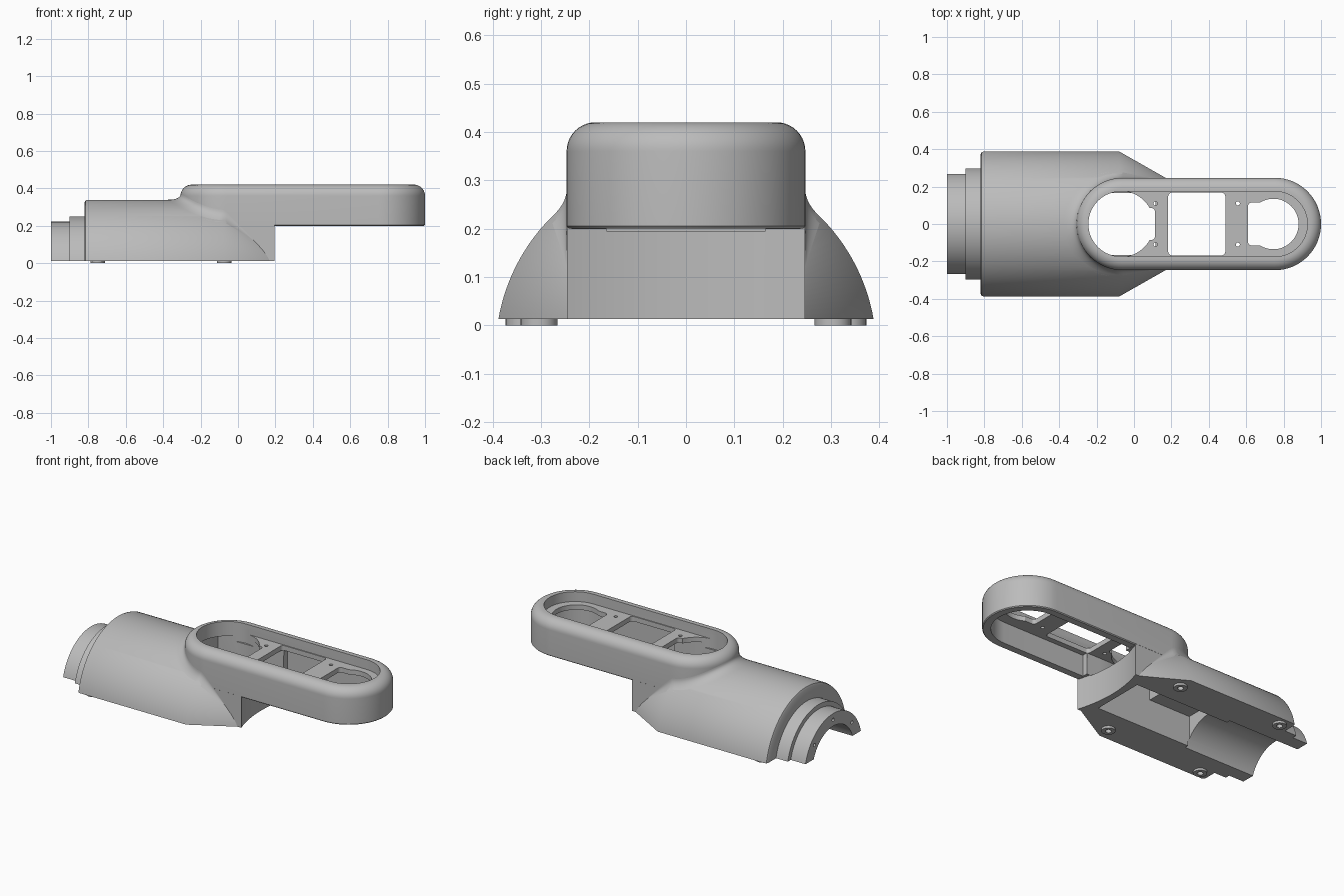
import bpy, bmesh, math
from math import sin, cos, pi, radians

if "Cube" in bpy.data.objects:
    bpy.data.objects.remove(bpy.data.objects["Cube"])

gray = bpy.data.materials.new("plain_gray")
gray.use_nodes = True
color = (0.5, 0.5, 0.5, 1)
gray.diffuse_color = color
gray.node_tree.nodes["Principled BSDF"].inputs["Base Color"].default_value = color

AXIS = -0.055         # height of the dome axis
BASE = 0.013          # flat underside of the housing
BODY_R = 0.394
HEAD_R = 0.247
LEFT_C, RIGHT_C = -0.06, 0.753


def loft(name, rings, capped=True, closed=True):
    """Skin a list of rings with equal point counts."""
    bm = bmesh.new()
    rows = [[bm.verts.new(p) for p in ring] for ring in rings]
    n = len(rows[0])
    for a, b in zip(rows, rows[1:]):
        for i in range(n if closed else n - 1):
            j = (i + 1) % n
            bm.faces.new((a[i], a[j], b[j], b[i]))
    if capped:
        bm.faces.new(rows[0][::-1])
        bm.faces.new(rows[-1])
    bmesh.ops.recalc_face_normals(bm, faces=bm.faces)
    mesh = bpy.data.meshes.new(name)
    bm.to_mesh(mesh)
    bm.free()
    mesh.materials.append(gray)
    obj = bpy.data.objects.new(name, mesh)
    bpy.context.collection.objects.link(obj)
    return obj


def box(x0, x1, half_y, z0, z1):
    corners = [(x0, -half_y), (x1, -half_y), (x1, half_y), (x0, half_y)]
    return loft("box", [[(x, y, z) for x, y in corners] for z in (z0, z1)])


def soft_window(x0, x1, half_y, r=.02):
    """Cutter through the mounting plate with rounded corners."""
    outline = []
    for k, (cx, cy) in enumerate(((x1 - r, half_y - r), (x0 + r, half_y - r),
                                  (x0 + r, r - half_y), (x1 - r, r - half_y))):
        for i in range(7):
            a = pi / 2 * (k + i / 6)
            outline.append((cx + r * cos(a), cy + r * sin(a)))
    return loft("window", [[(x, y, z) for x, y in outline] for z in (.3, .39)])


def disc(cx, cy, r, z, n=64):
    return [(cx + r * cos(2 * pi * i / n), cy + r * sin(2 * pi * i / n), z) for i in range(n)]


def post(cx, cy, r, z0, z1, n=64):
    return loft("post", [disc(cx, cy, r, z, n) for z in (z0, z1)])


def stadium(r, z, left=LEFT_C, n=32):
    pts = []
    for cx, start in ((RIGHT_C, -pi / 2), (left, pi / 2)):
        for i in range(n + 1):
            a = start + pi * i / n
            pts.append((cx + r * cos(a), r * sin(a), z))
    return pts


def dome_ring(x, r, n=72):
    t = math.acos((BASE - AXIS) / r)
    return [(x, r * sin(t * (2 * i / n - 1)), AXIS + r * cos(t * (2 * i / n - 1)))
            for i in range(n + 1)]


def combine(target, tool, operation):
    mod = target.modifiers.new("combine", "BOOLEAN")
    mod.operation = operation
    mod.solver = "EXACT"
    mod.object = tool
    bpy.context.view_layer.objects.active = target
    bpy.ops.object.modifier_apply(modifier=mod.name)
    bpy.data.objects.remove(tool)


def smooth(obj):
    bpy.ops.object.select_all(action="DESELECT")
    obj.select_set(True)
    bpy.context.view_layer.objects.active = obj
    bpy.ops.object.shade_smooth_by_angle(angle=radians(30))


# Domed body with stepped collars and a conical nose
profile = [(-1, .277), (-.9, .277), (-.9, .305), (-.82, .305), (-.82, .38),
           (-.815, .39), (-.803, BODY_R), (-.08, BODY_R), (.18, .25)]
housing = loft("housing", [dome_ring(x, r) for x, r in profile])

# Neck block under the head, with a hollowed end face
neck = box(-.06, .195, HEAD_R - .0005, BASE, .26)
SAG = 0.04
END_R = (HEAD_R ** 2 + SAG ** 2) / (2 * SAG)
combine(housing, neck, "UNION")
combine(housing, post(.195 - SAG + END_R, 0, END_R, -.1, .199, 256), "DIFFERENCE")

# Long rounded head
ROUND = 0.06
head_rings = [stadium(HEAD_R - .005, .2), stadium(HEAD_R, .205)]
for k in range(11):
    a = pi / 2 * k / 10
    head_rings.append(stadium(HEAD_R - ROUND * (1 - cos(a)), .36 + ROUND * sin(a)))
combine(housing, loft("head", head_rings), "UNION")

# Feet on the underside
feet = [(x, s * y) for x, y in ((-.074, .304), (-.75, .335)) for s in (-1, 1)]
for x, y in feet:
    combine(housing, post(x, y, .038, 0, .03, 32), "UNION")

# Recess in the top of the head, down to the mounting plate
opening = loft("opening", [stadium(.174, z, -.07) for z in (.36, .5)])
combine(housing, opening, "DIFFERENCE")

# Hollow under the plate, open below
under = loft("under", [stadium(.2, z, .4) for z in (.1, .33)])
combine(under, box(.195, .5, .2, .1, .33), "UNION")
combine(under, box(-.5, .195, .5, 0, .5), "DIFFERENCE")
combine(housing, under, "DIFFERENCE")

# Body cavity, passage over the neck wall, lower rear bay and cylindrical bore
combine(housing, box(-.25, .115, .165, -.1, .33), "DIFFERENCE")
combine(housing, box(.1, .21, .165, .195, .33), "DIFFERENCE")
combine(housing, box(-.53, -.24, .165, -.1, .2), "DIFFERENCE")
bore = loft("bore", [[(x, .2 * cos(2 * pi * i / 72), AXIS + .2 * sin(2 * pi * i / 72))
                      for i in range(72)] for x in (-1.1, -.52)])
combine(housing, bore, "DIFFERENCE")

# Windows through the mounting plate
combine(housing, post(-.07, 0, .176, .3, .39), "DIFFERENCE")
combine(housing, soft_window(-.07, .113, .085), "DIFFERENCE")
combine(housing, soft_window(.183, .488, .168), "DIFFERENCE")
combine(housing, post(.745, 0, .135, .3, .39), "DIFFERENCE")
combine(housing, soft_window(.61, .745, .115), "DIFFERENCE")

# Screw holes in plate, feet and collar end
for x in (.115, .555):
    for y in (-.11, .11):
        combine(housing, post(x, y, .011, .3, .39, 16), "DIFFERENCE")
for x, y in feet:
    combine(housing, post(x, y, .017, -.02, .04, 20), "DIFFERENCE")
for angle in (-50, 0, 50):
    cy, cz = .238 * sin(radians(angle)), AXIS + .238 * cos(radians(angle))
    hole = loft("hole", [[(x, y + cy, z + cz) for y, z, _ in disc(0, 0, .01, 0, 16)]
                         for x in (-1.05, -.96)])
    combine(housing, hole, "DIFFERENCE")
smooth(housing)


# Soft blend where the head rises from the dome
def dome_height(x, y):
    r = BODY_R if x < -.08 else BODY_R - (x + .08) * .144 / .26
    return AXIS + math.sqrt(max(r * r - y * y, 0))


path = []
for i in range(10):
    path.append((.08 - (.08 - LEFT_C) * i / 10, HEAD_R, 0, 1, i / 10))
for i in range(41):
    a = pi / 2 + pi * i / 40
    path.append((LEFT_C + HEAD_R * cos(a), HEAD_R * sin(a), cos(a), sin(a), 1))
path += [(x, -y, nx, -ny, f) for x, y, nx, ny, f in path[9::-1]]

strips = []
for x, y, nx, ny, fade in path:
    reach = (.028 + .042 * max(0, -nx)) * fade + .001
    z = dome_height(x, y)
    qx, qy = x + nx * reach, y + ny * reach
    low = dome_height(qx, qy)
    rise = .032 * fade + .001
    strip = []
    for k in range(9):
        t = k / 8
        w0, w1, w2 = (1 - t) ** 2, 2 * t * (1 - t), t * t
        strip.append((w0 * qx + (w1 + w2) * x, w0 * qy + (w1 + w2) * y,
                      w0 * low + w1 * z + w2 * (z + rise)))
    strips.append(strip)
blend = loft("head_blend", strips, capped=False, closed=False)
if sum(p.normal.z for p in blend.data.polygons) < 0:
    blend.data.flip_normals()
smooth(blend)
